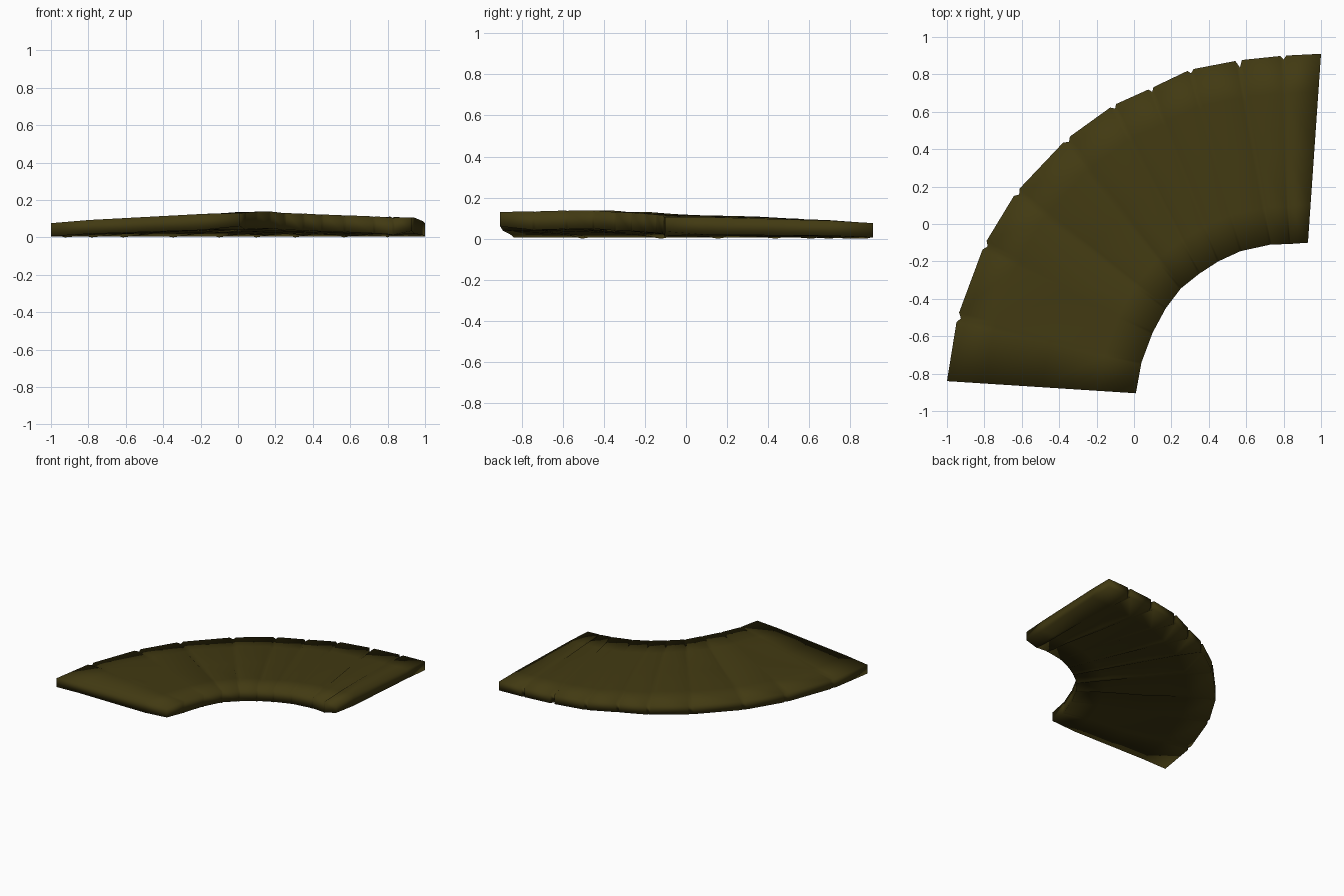
import bpy, bmesh, random
from mathutils import Vector

if "Cube" in bpy.data.objects:
    bpy.data.objects.remove(bpy.data.objects["Cube"])

random.seed(4)
mat = bpy.data.materials.new("dark olive")
mat.diffuse_color = (0.054, 0.042, 0.006, 1)
mat.use_nodes = True
mat.node_tree.nodes["Principled BSDF"].inputs["Base Color"].default_value = mat.diffuse_color

# Plan of the bend: outer and inner ends of each plank seam
OUTER = [(-1, -.84), (-.945, -.50), (-.80, -.11), (-.63, .17), (-.36, .455),
         (-.11, .635), (.09, .725), (.30, .825), (.56, .875), (.80, .90), (1, .91)]
INNER = [(.01, -.905), (.04, -.74), (.10, -.58), (.17, -.45), (.25, -.345),
         (.35, -.265), (.45, -.20), (.57, -.145), (.73, -.11), (.83, -.107), (.93, -.10)]
INNER_Z = [.13, .133, .137, .138, .13, .127, .122, .118, .112, .105, .105]
ROWS = [0, .2, .5, .8, 1]          # positions across the width
THICK = .07


def station(o, i, zi, notch, wob):
    """Closed cross-section loop: top row outward to inward, bottom row back."""
    o, i = Vector(o), Vector(i)
    o = o.lerp(i, notch)
    top, bot = [], []
    for t in ROWS:
        p = o.lerp(i, t)
        edge = t in (0, 1)
        z = .076 + (zi - .076) * t + (0 if edge else .006 + wob * random.uniform(-.006, .006))
        z -= notch * .3 * (1 - t)
        top.append((p.x, p.y, z))
        bot.append((p.x, p.y, max(0, z - THICK - (.02 * t if 0 < t < 1 else 0)
                                  - (.02 if t == 1 and wob else 0))))
    return top + bot[::-1]


# Plank stations, with a narrow notch on the outer rim at every seam
sections = []
last = len(OUTER) - 1
for k, (o, i, zi) in enumerate(zip(OUTER, INNER, INNER_Z)):
    if k in (0, last):
        sections.append(station(o, i, zi, 0, 0))
        continue
    po, no = Vector(OUTER[k - 1]), Vector(OUTER[k + 1])
    o, i = Vector(o), Vector(i)
    pi, ni = Vector(INNER[k - 1]), Vector(INNER[k + 1])
    sections.append(station(o.lerp(po, .07), i.lerp(pi, .07), zi, 0, 1))
    sections.append(station(o, i, zi - .004, .04 if k == 8 else .02, 1))
    sections.append(station(o.lerp(no, .07), i.lerp(ni, .07), zi, 0, 1))

# Skin the stations into one closed slab
bm = bmesh.new()
loops = [[bm.verts.new(p) for p in s] for s in sections]
n = len(loops[0])
for a, b in zip(loops, loops[1:]):
    for j in range(n):
        bm.faces.new((a[j], a[(j + 1) % n], b[(j + 1) % n], b[j]))
r = len(ROWS)
for loop in (loops[0], loops[-1]):
    for j in range(r - 1):
        bm.faces.new((loop[j], loop[j + 1], loop[n - 2 - j], loop[n - 1 - j]))
bmesh.ops.recalc_face_normals(bm, faces=bm.faces)
for f in bm.faces:
    f.smooth = True
low = min(v.co.z for v in bm.verts)
bmesh.ops.translate(bm, verts=bm.verts, vec=(0, 0, -low))

mesh = bpy.data.meshes.new("curved_walkway")
bm.to_mesh(mesh)
bm.free()
mesh.materials.append(mat)
bpy.context.collection.objects.link(bpy.data.objects.new("curved_walkway", mesh))
